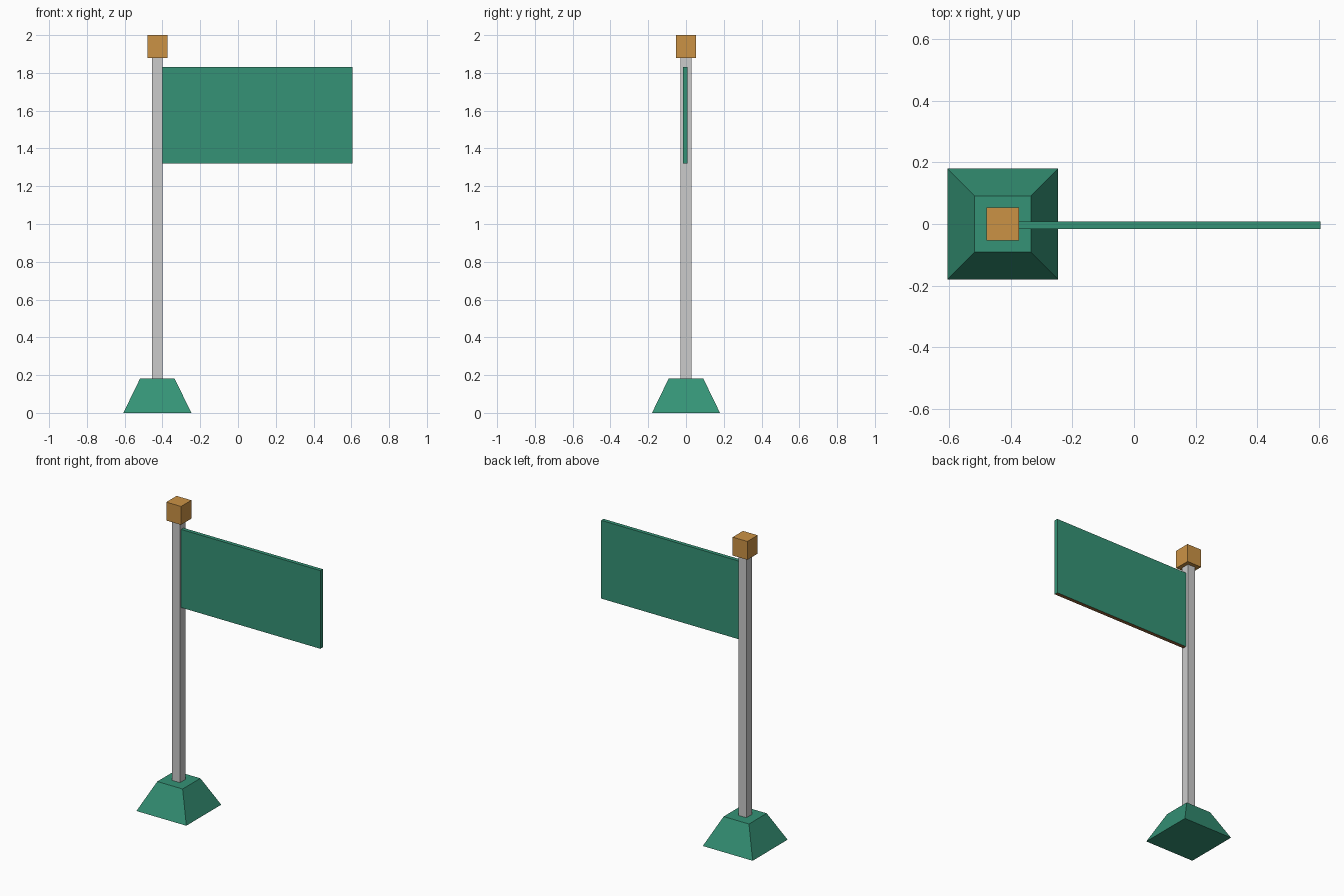
import bpy, bmesh

if "Cube" in bpy.data.objects:
    bpy.data.objects.remove(bpy.data.objects["Cube"])

POLE_X = -0.427


def material(name, rgb):
    m = bpy.data.materials.new(name)
    m.diffuse_color = (*rgb, 1)
    m.use_nodes = True
    m.node_tree.nodes["Principled BSDF"].inputs["Base Color"].default_value = m.diffuse_color
    return m


green = material("green", (0.035, 0.29, 0.18))
orange = material("orange", (0.60, 0.29, 0.06))
brown = material("brown", (0.30, 0.13, 0.04))


def block(name, lo, hi, mat=None, taper=1.0):
    """Box between two corners; taper scales its top face."""
    bm = bmesh.new()
    bmesh.ops.create_cube(bm, size=1)
    size = [b - a for a, b in zip(lo, hi)]
    mid = [(a + b) / 2 for a, b in zip(lo, hi)]
    for v in bm.verts:
        k = taper if v.co.z > 0 else 1.0
        v.co.x *= size[0] * k
        v.co.y *= size[1] * k
        v.co.z *= size[2]
    mesh = bpy.data.meshes.new(name)
    bm.to_mesh(mesh)
    bm.free()
    ob = bpy.data.objects.new(name, mesh)
    ob.location = mid
    bpy.context.collection.objects.link(ob)
    if mat:
        mesh.materials.append(mat)
    return ob


def post(name, half, z0, z1, mat=None, taper=1.0):
    """Square block centred on the pole axis."""
    return block(name, (POLE_X - half, -half, z0), (POLE_X + half, half, z1), mat, taper)


# Foot, pole and cap
post("base", 0.18, 0, 0.182, green, taper=0.508)
post("pole", 0.028, 0.18, 1.88)
post("pole_cap", 0.053, 1.88, 2.0, orange)

# Flag panel with a brown underside
flag = block("flag", (-0.399, -0.017, 1.32), (0.606, 0.008, 1.83), green)
flag.data.materials.append(brown)
for face in flag.data.polygons:
    if face.normal.z < -0.5:
        face.material_index = 1
